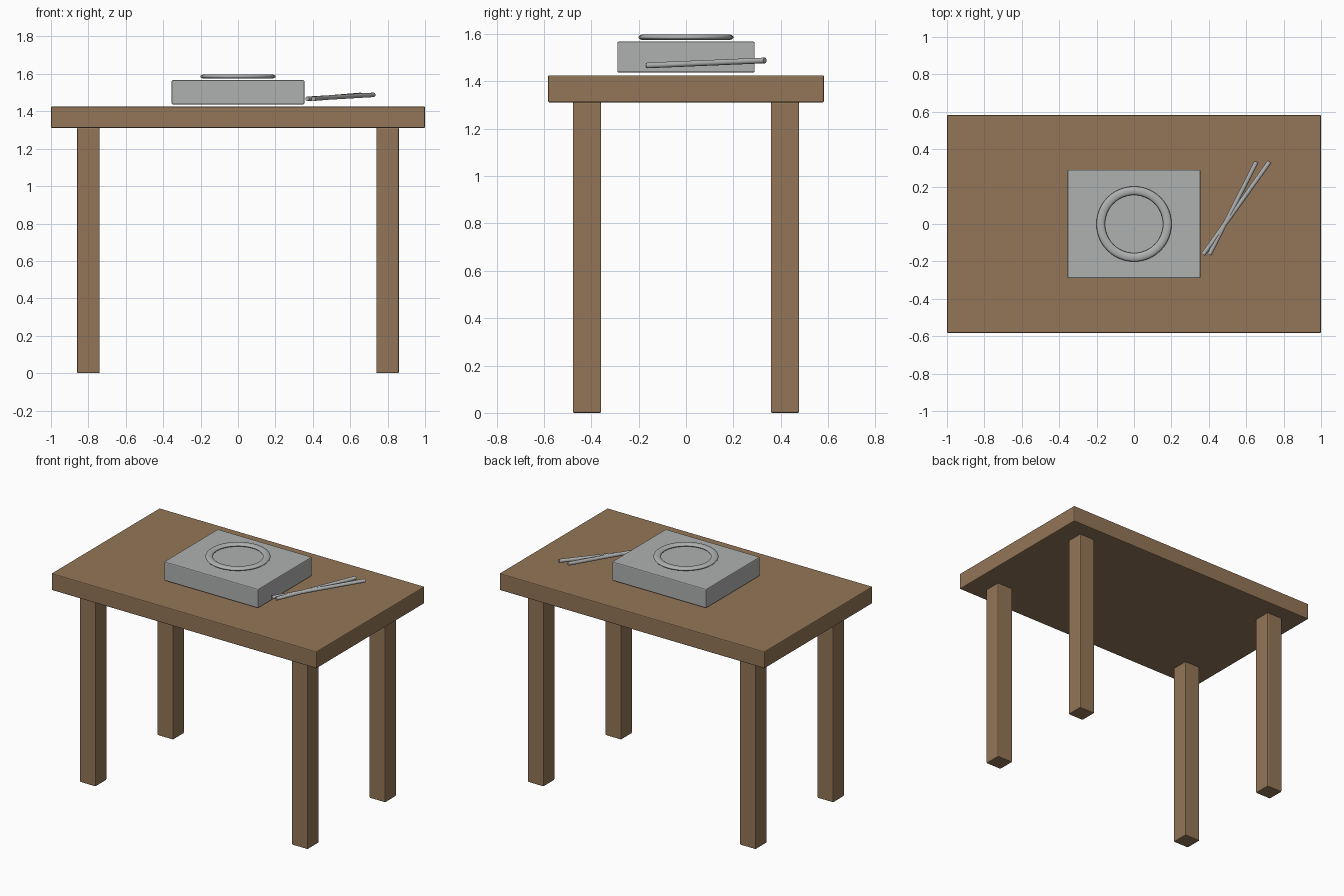
import bpy
from mathutils import Vector

cube = bpy.data.objects.get("Cube")
if cube:
    bpy.data.objects.remove(cube, do_unlink=True)


def make_material(name, rgb):
    mat = bpy.data.materials.new(name)
    mat.use_nodes = True
    color = (*rgb, 1.0)
    mat.diffuse_color = color
    mat.node_tree.nodes["Principled BSDF"].inputs["Base Color"].default_value = color
    return mat


wood = make_material("brown wood", (0.29, 0.18, 0.095))
metal = make_material("grey metal", (0.43, 0.44, 0.435))


def finish(name, mat):
    obj = bpy.context.object
    obj.name = name
    obj.data.materials.append(mat)
    return obj


def box(name, center, size, mat, bevel=0.006):
    bpy.ops.mesh.primitive_cube_add(size=1, location=center)
    obj = finish(name, mat)
    obj.scale = size
    bpy.ops.object.transform_apply(location=False, rotation=False, scale=True)
    mod = obj.modifiers.new("soft edges", "BEVEL")
    mod.width = bevel
    mod.segments = 2
    return obj


def rod(name, start, end, radius, mat):
    start, end = Vector(start), Vector(end)
    axis = end - start
    bpy.ops.mesh.primitive_cylinder_add(
        vertices=24, radius=radius, depth=axis.length, location=(start + end) / 2)
    obj = finish(name, mat)
    obj.rotation_euler = axis.to_track_quat("Z", "Y").to_euler()
    bpy.ops.object.shade_smooth_by_angle()
    return obj


# Table
box("table_top", (0, 0, 1.368), (2, 1.165, 0.115), wood)
for side, x in (("left", 0.8), ("right", -0.8)):
    for end, y in (("front", -0.418), ("back", 0.418)):
        box(f"{end}_{side}_leg", (x, y, 0.656), (0.12, 0.12, 1.312), wood)

# Portable stove resting just above the table
box("stove_body", (0, 0, 1.502), (0.71, 0.58, 0.13), metal)

# Flattened burner ring
bpy.ops.mesh.primitive_torus_add(
    major_radius=0.178, minor_radius=0.023, major_segments=48, minor_segments=16,
    location=(0, 0, 1.586))
ring = finish("burner_ring", metal)
ring.scale.z = 0.5
bpy.ops.object.transform_apply(location=False, rotation=False, scale=True)
bpy.ops.object.shade_smooth()

# Pair of crossed sticks
rod("long_stick", (0.37, -0.163, 1.467), (0.725, 0.333, 1.488), 0.012, metal)
rod("short_stick", (0.403, -0.163, 1.467), (0.655, 0.333, 1.488), 0.012, metal)
